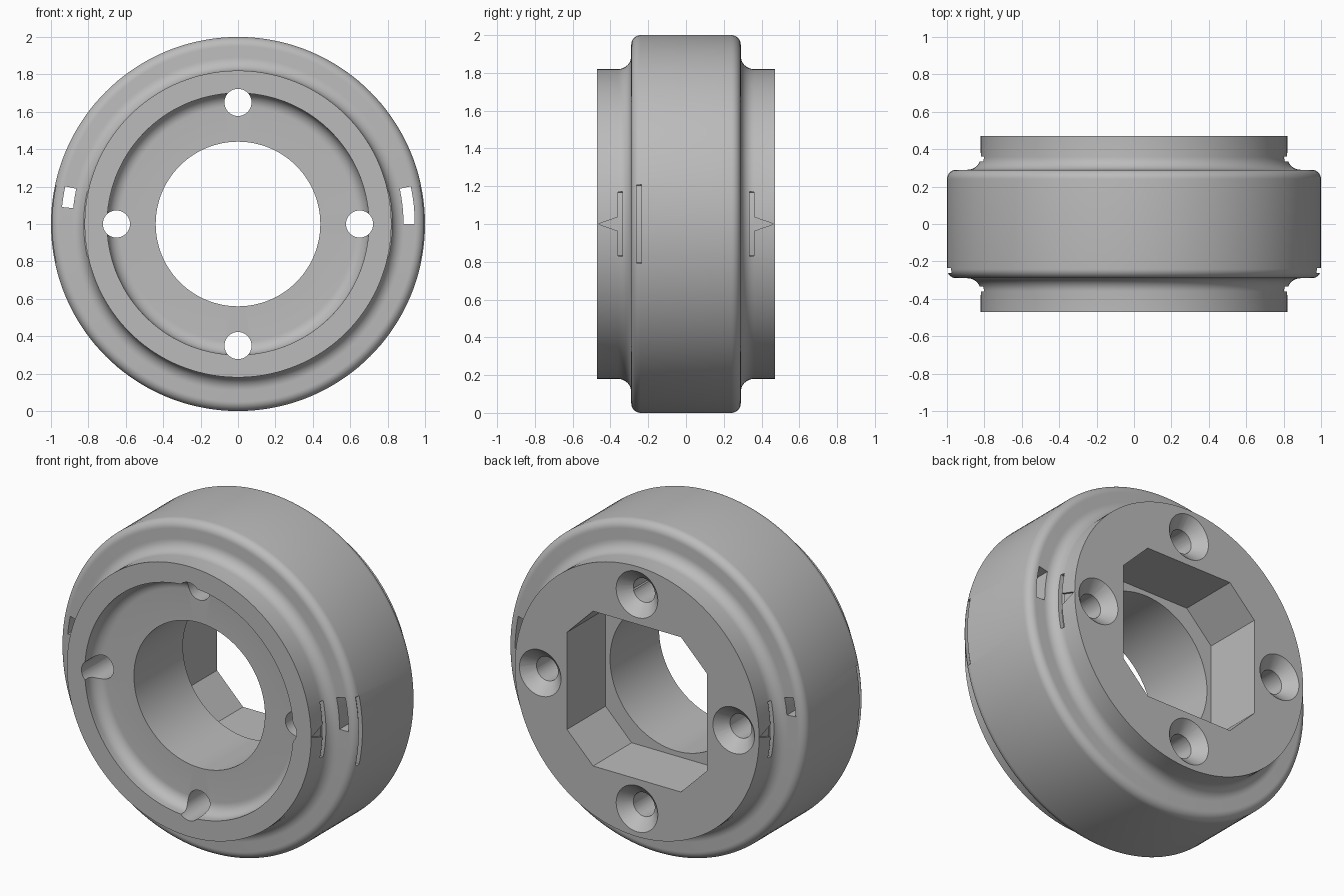
import bpy, bmesh, math
from mathutils import Matrix, Vector

default = bpy.data.objects.get("Cube")
if default:
    bpy.data.objects.remove(default)

grey = bpy.data.materials.new("plain_grey")
grey.use_nodes = True
GREY = (0.5, 0.5, 0.5, 1)
grey.diffuse_color = GREY
grey.node_tree.nodes["Principled BSDF"].inputs["Base Color"].default_value = GREY

CENTRE = Vector((0, 0, 1))


def finish(name, bm):
    bmesh.ops.recalc_face_normals(bm, faces=bm.faces)
    mesh = bpy.data.meshes.new(name)
    bm.to_mesh(mesh)
    bm.free()
    mesh.materials.append(grey)
    obj = bpy.data.objects.new(name, mesh)
    bpy.context.collection.objects.link(obj)
    return obj


def arc(cx, cy, radius, start, end, steps=8):
    angles = [math.radians(start + (end - start) * i / steps) for i in range(steps + 1)]
    return [(cx + radius * math.cos(a), cy + radius * math.sin(a)) for a in angles]


def lathe(name, profile, steps=144):
    """Spin a closed (radius, y) profile around the wheel axis."""
    bm = bmesh.new()
    verts = [bm.verts.new((r, y, 1)) for r, y in profile]
    edges = [bm.edges.new((v, verts[i - 1])) for i, v in enumerate(verts)]
    bmesh.ops.spin(bm, geom=verts + edges, cent=CENTRE, axis=(0, 1, 0),
                   angle=math.tau, steps=steps, use_duplicate=False)
    bmesh.ops.remove_doubles(bm, verts=bm.verts, dist=0.0001)
    return finish(name, bm)


def prism(name, points, direction):
    """Extrude a flat outline of 3D points along a direction."""
    bm = bmesh.new()
    face = bm.faces.new([bm.verts.new(p) for p in points])
    new = bmesh.ops.extrude_face_region(bm, geom=[face])["geom"]
    bmesh.ops.translate(bm, vec=direction,
                        verts=[v for v in new if isinstance(v, bmesh.types.BMVert)])
    return finish(name, bm)


def arc_slot(name, side, r0, r1, y0, y1, a0, a1):
    """Ring sector on the left (+1) or right (-1) side."""
    outline = arc(0, 0, r1, a0, a1, 12) + arc(0, 0, r0, a1, a0, 12)
    return prism(name, [(side * x, y0, 1 + z) for x, z in outline], (0, y1 - y0, 0))


def round_cutter(name, x, z, r0, r1, y0, y1):
    """Cylinder or cone along y, radius r0 at y0 and r1 at y1."""
    bm = bmesh.new()
    place = Matrix.Translation((x, (y0 + y1) / 2, z)) @ Matrix.Rotation(-math.pi / 2, 4, "X")
    bmesh.ops.create_cone(bm, cap_ends=True, segments=48, radius1=r0, radius2=r1,
                          depth=y1 - y0, matrix=place)
    return finish(name, bm)


# Hub body: bore, front recess with filleted floor, necks and rounded rim
front = [(0.82, -0.47), *arc(0.89, -0.36, 0.07, 180, 90), *arc(0.95, -0.24, 0.05, -90, 0)]
back = [(r, -y) for r, y in reversed(front)]
recess = [(0.44, -0.37), *arc(0.63, -0.44, 0.07, 90, 0), (0.70, -0.47)]
hub = lathe("hub_body", recess + front + back + [(0.44, 0.47)])

cutters = []

# Square socket with chamfered corners in the back
half, flat = 0.47, 0.295
socket = []
for k in range(4):
    turn = Matrix.Rotation(k * math.pi / 2, 2)
    socket += [turn @ Vector((half, -flat)), turn @ Vector((half, flat))]
cutters.append(prism("socket_cutter", [(p.x, 0.10, 1 + p.y) for p in socket], (0, 0.5, 0)))

# Four countersunk screw holes
for k in range(4):
    a = k * math.pi / 2
    x, z = 0.65 * math.cos(a), 1 + 0.65 * math.sin(a)
    cutters.append(round_cutter("hole_cutter", x, z, 0.0725, 0.0725, -0.6, 0.6))
    cutters.append(round_cutter("countersink_cutter", x, z, 0.07, 0.15, 0.40, 0.48))

# Side marks: neck grooves with pointers, rim grooves and through slots
for side in (1, -1):
    for end in (1, -1):
        y0, y1 = sorted((end * 0.335, end * 0.36))
        cutters.append(arc_slot("neck_groove_cutter", side, 0.80, 0.85, y0, y1, -12, 12))
        pointer = [(side * 0.806, end * y, 1 + z)
                   for y, z in ((0.465, 0), (0.35, 0.04), (0.35, -0.04))]
        cutters.append(prism("pointer_cutter", pointer, (side * 0.03, 0, 0)))
    cutters.append(arc_slot("rim_groove_cutter", side, 0.975, 1.05, -0.262, -0.235, -12, 12))
    cutters.append(arc_slot("slot_cutter", side, 0.885, 0.945, -0.5, 0.5,
                            0 if side > 0 else 5.5, 12.3))

# Cut everything out of the body, then drop the cutters
bpy.context.view_layer.objects.active = hub
for cutter in cutters:
    cutter.hide_render = True
    mod = hub.modifiers.new("cut", "BOOLEAN")
    mod.operation = "DIFFERENCE"
    mod.solver = "EXACT"
    mod.object = cutter
    bpy.ops.object.modifier_apply(modifier=mod.name)
    bpy.data.objects.remove(cutter)

bpy.ops.object.select_all(action="DESELECT")
hub.select_set(True)
bpy.ops.object.shade_smooth_by_angle(angle=math.radians(30))
